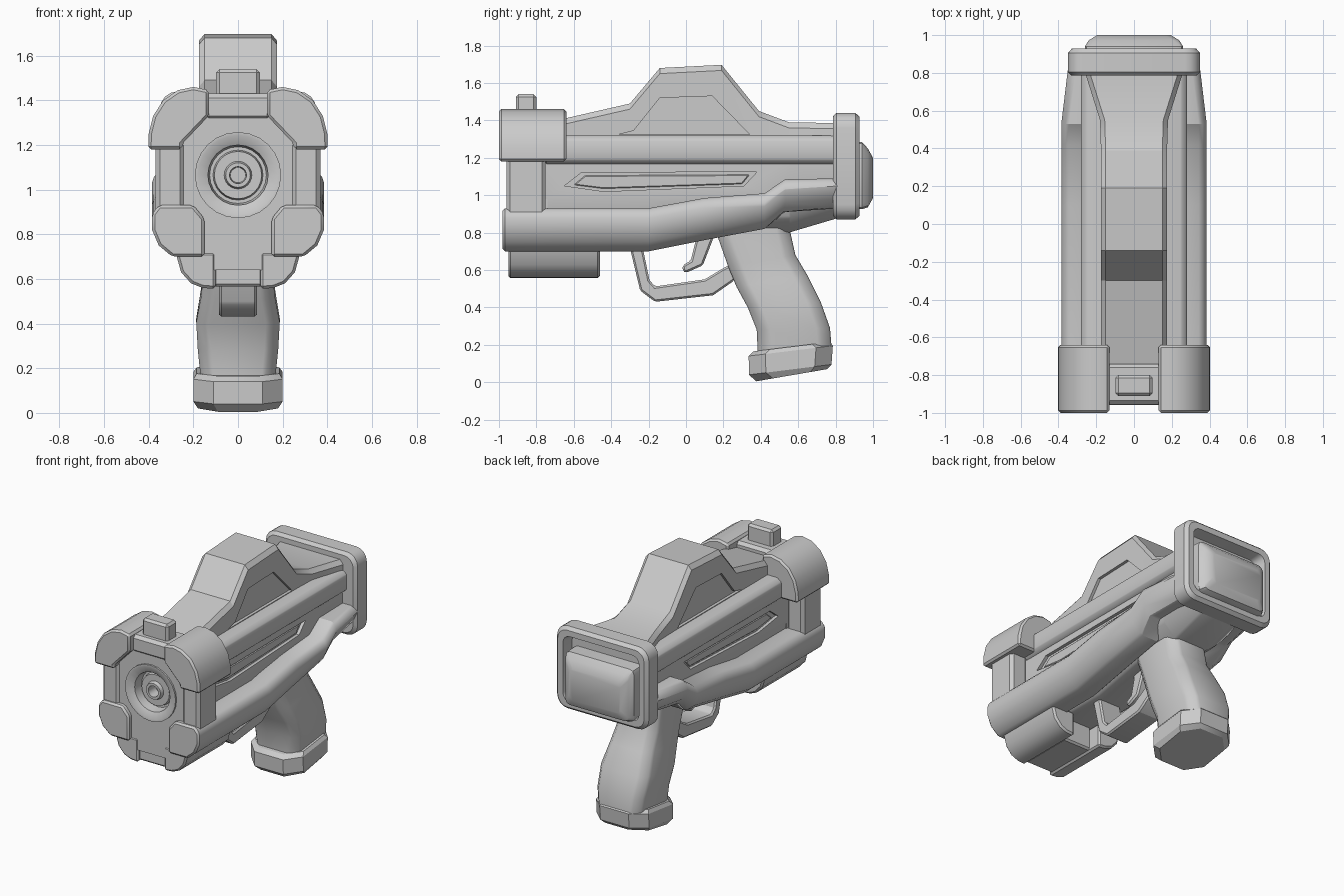
import bpy, bmesh, math

if "Cube" in bpy.data.objects:
    bpy.data.objects.remove(bpy.data.objects["Cube"])


def loft(name, rings, bevel=0.0, mirror=False, closed_ends=True, segments=1):
    """Skin a series of equal-length closed loops, with end caps."""
    bm = bmesh.new()
    loops = [[bm.verts.new(p) for p in r] for r in rings]
    n = len(loops[0])
    for a, b in zip(loops, loops[1:]):
        for i in range(n):
            j = (i + 1) % n
            bm.faces.new((a[i], a[j], b[j], b[i]))
    if closed_ends:
        bm.faces.new(loops[0])
        bm.faces.new(loops[-1])
    bmesh.ops.recalc_face_normals(bm, faces=bm.faces)
    me = bpy.data.meshes.new(name)
    bm.to_mesh(me)
    bm.free()
    ob = bpy.data.objects.new(name, me)
    bpy.context.collection.objects.link(ob)
    if bevel:
        m = ob.modifiers.new("bevel", 'BEVEL')
        m.width, m.segments, m.limit_method = bevel, segments, 'ANGLE'
        m.angle_limit = math.radians(35)
    if mirror:
        m = ob.modifiers.new("mirror", 'MIRROR')
        m.use_mirror_merge = False
    return ob


def side_prism(name, pts, x0, x1, bevel=0.0, mirror=False):
    """Profile in (y, z) extruded along x."""
    return loft(name, [[(x, y, z) for y, z in pts] for x in (x0, x1)], bevel, mirror)


def front_prism(name, pts, y0, y1, bevel=0.0, mirror=False):
    """Profile in (x, z) extruded along y."""
    return loft(name, [[(x, y, z) for x, z in pts] for y in (y0, y1)], bevel, mirror)


def box(name, x0, x1, y0, y1, z0, z1, bevel=0.0, mirror=False):
    return front_prism(name, [(x0, z0), (x1, z0), (x1, z1), (x0, z1)], y0, y1, bevel, mirror)


def sym(half):
    """Complete a half outline of (x, z) by reflecting it across x = 0."""
    return half + [(-x, z) for x, z in reversed(half)]


def round_rect(hw, z0, z1, r, y, steps=4):
    pts = []
    for cx, cz, a0 in ((hw - r, z1 - r, 0), (r - hw, z1 - r, 90), (r - hw, z0 + r, 180), (hw - r, z0 + r, 270)):
        for k in range(steps + 1):
            a = math.radians(a0 + 90 * k / steps)
            pts.append((cx + r * math.cos(a), y, cz + r * math.sin(a)))
    return pts


cutters = []


def cut(target, cutter):
    cutter.hide_render = True
    cutters.append(cutter)
    m = target.modifiers.new("cut", 'BOOLEAN')
    m.object, m.operation, m.solver = cutter, 'DIFFERENCE', 'EXACT'


# Main receiver with rounded belly
core = loft("receiver", [
    [(x, y, z) for x, z in sym([(.25, 1.2), (.25, .98), (.22, zb + .08), (.12, zb)])]
    for y, zb in ((-.78, .72), (-.2, .72), (.15, .79), (.55, .80), (.82, .88))], .01)
cut(core, side_prism("side_panel_cutter", [(-.65, 1.05), (-.56, 1.12), (.38, 1.125), (.31, 1.05), (-.44, 1.02)],
                     .228, .4, 0, True))
side_prism("side_panel_insert", [(-.6, 1.055), (-.54, 1.105), (.34, 1.11), (.3, 1.06), (-.44, 1.035)],
           .2, .236, .005, True)

# Upper rails beside the fin
front_prism("upper_rails", sym([(.25, 1.32), (.28, 1.295), (.28, 1.19), (.25, 1.165)]), -.75, .82, .005)

# Tall top fin, flaring at the rear
fin = loft("top_fin", [
    [(w, y, 1.25), (w, y, zt - .03), (w - .025, y, zt), (.025 - w, y, zt), (-w, y, zt - .03), (-w, y, 1.25)]
    for y, zt, w in ((-.78, 1.38, .175), (-.3, 1.49, .175), (-.14, 1.68, .175), (.19, 1.697, .175),
                     (.39, 1.45, .175), (.55, 1.39, .18), (.82, 1.385, .265))])
cut(fin, side_prism("fin_panel_cutter", [(-.36, 1.325), (-.28, 1.345), (-.14, 1.52), (.14, 1.53), (.34, 1.325)],
                    .155, .3, 0, True))

# Lower side pods sweeping up to the rear
loft("side_pods", [
    [(.15, y, zt - .06), (.2, y, zt), (xo - .03, y, zt), (xo, y, zt - .04), (xo, y, zb + .12),
     (xo - .03, y, zb + .05), (xo - .09, y, zb), (.15, y, zb)]
    for y, zt, zb, xo in ((-.98, .93, .70, .385), (-.2, .93, .70, .385), (.1, .985, .76, .385),
                          (.42, 1.01, .82, .385), (.53, 1.085, .91, .385), (.82, 1.09, .93, .35))],
    .018, True)

# Under-barrel tubes and the block between them
front_prism("under_tubes", [(.1, .72), (.1, .555), (.16, .56), (.21, .58), (.255, .63), (.28, .72)],
            -.95, -.46, .012, True)
box("under_block", -.11, .11, -.93, -.55, .565, .74, .012)

# Front plate with muzzle opening
plate = front_prism("front_plate", sym([(.12, 1.40), (.25, 1.27), (.25, .82), (.12, .64)]), -.945, -.74)


def circle(r, y, n=24):
    return [(r * math.cos(2 * math.pi * k / n), y, 1.065 + r * math.sin(2 * math.pi * k / n)) for k in range(n)]


cut(plate, loft("muzzle_cutter", [circle(.185, -1.1), circle(.185, -.83)]))
loft("muzzle", [circle(r, y) for r, y in (
    (.193, -.84), (.193, -.957), (.178, -.957), (.135, -.935), (.127, -.87), (.112, -.87), (.106, -.9),
    (.062, -.9), (.055, -.925), (.038, -.925), (.034, -.85))])

# Front columns and rounded shoulder blocks
box("front_columns", .24, .37, -.96, -.75, .88, 1.22, .02, True)
front_prism("shoulder_blocks", [(.13, 1.445), (.2, 1.46), (.27, 1.445), (.335, 1.4), (.38, 1.33), (.4, 1.25),
                                (.402, 1.18), (.25, 1.18), (.25, 1.205), (.15, 1.31), (.13, 1.33)],
            -1.0, -.64, .018, True)

# Front sight on its bridge
box("sight_bridge", -.15, .15, -.955, -.74, 1.31, 1.43, .02)
box("front_sight", -.098, .098, -.91, -.8, 1.40, 1.54, .015)

# Rear frame and end plug
loft("rear_frame", [round_rect(hw, z0, z1, r, y) for hw, z0, z1, r, y in (
    (.33, .89, 1.42, .07, .785), (.35, .87, 1.44, .08, .805), (.35, .87, 1.44, .08, .905),
    (.33, .89, 1.42, .07, .928), (.29, .93, 1.38, .05, .928), (.275, .945, 1.365, .045, .85))])
loft("rear_plug", [round_rect(hw, z0, z1, .03, y, 2) for hw, z0, z1, y in (
    (.26, .925, 1.29, .83), (.26, .925, 1.285, .94), (.24, .935, 1.25, .972), (.195, .985, 1.2, 1.0))])

# Pistol grip
def grip_ring(yf, yb, hw, zf, zb, cut_f=.06, cut_b=.06, cx=.05):
    pts = [(hw - cx, yf), (hw, yf + cut_f), (hw, yb - cut_b), (hw - cx, yb)]
    pts += [(-x, y) for x, y in reversed(pts)]
    return [(x, y, zf + (zb - zf) * (y - yf) / (yb - yf)) for x, y in pts]


loft("grip", [grip_ring(*s) for s in (
    (.15, .55, .15, .9, .9), (.165, .556, .155, .79, .81), (.225, .585, .155, .62, .68),
    (.27, .65, .165, .51, .57), (.33, .72, .187, .40, .43), (.378, .77, .18, .28, .29),
    (.385, .78, .165, .13, .17))], .012)
loft("grip_base", [grip_ring(*s, .09, .09, .09) for s in (
    (.375, .755, .18, .005, .07), (.337, .778, .2, .04, .095), (.335, .785, .2, .14, .195),
    (.36, .765, .185, .165, .215))])

# Trigger guard and trigger
side_prism("trigger_guard", [(-.31, .76), (-.245, .49), (-.165, .43), (.145, .465), (.26, .545), (.26, .64),
                             (.2, .61), (.1, .55), (-.165, .512), (-.195, .545), (-.24, .76)], -.085, .085, .01)
side_prism("trigger", [(.055, .82), (.05, .75), (.025, .65), (-.018, .625), (-.018, .595), (.0, .585),
                       (.09, .625), (.15, .78), (.15, .82)], -.05, .05, .012)

# Bake modifiers, drop cutters, shade
bpy.ops.object.select_all(action='SELECT')
bpy.context.view_layer.objects.active = core
bpy.ops.object.convert(target='MESH')
for c in cutters:
    bpy.data.objects.remove(c)
bpy.ops.object.select_all(action='SELECT')
bpy.context.view_layer.objects.active = core
bpy.ops.object.shade_smooth_by_angle(angle=math.radians(28))
